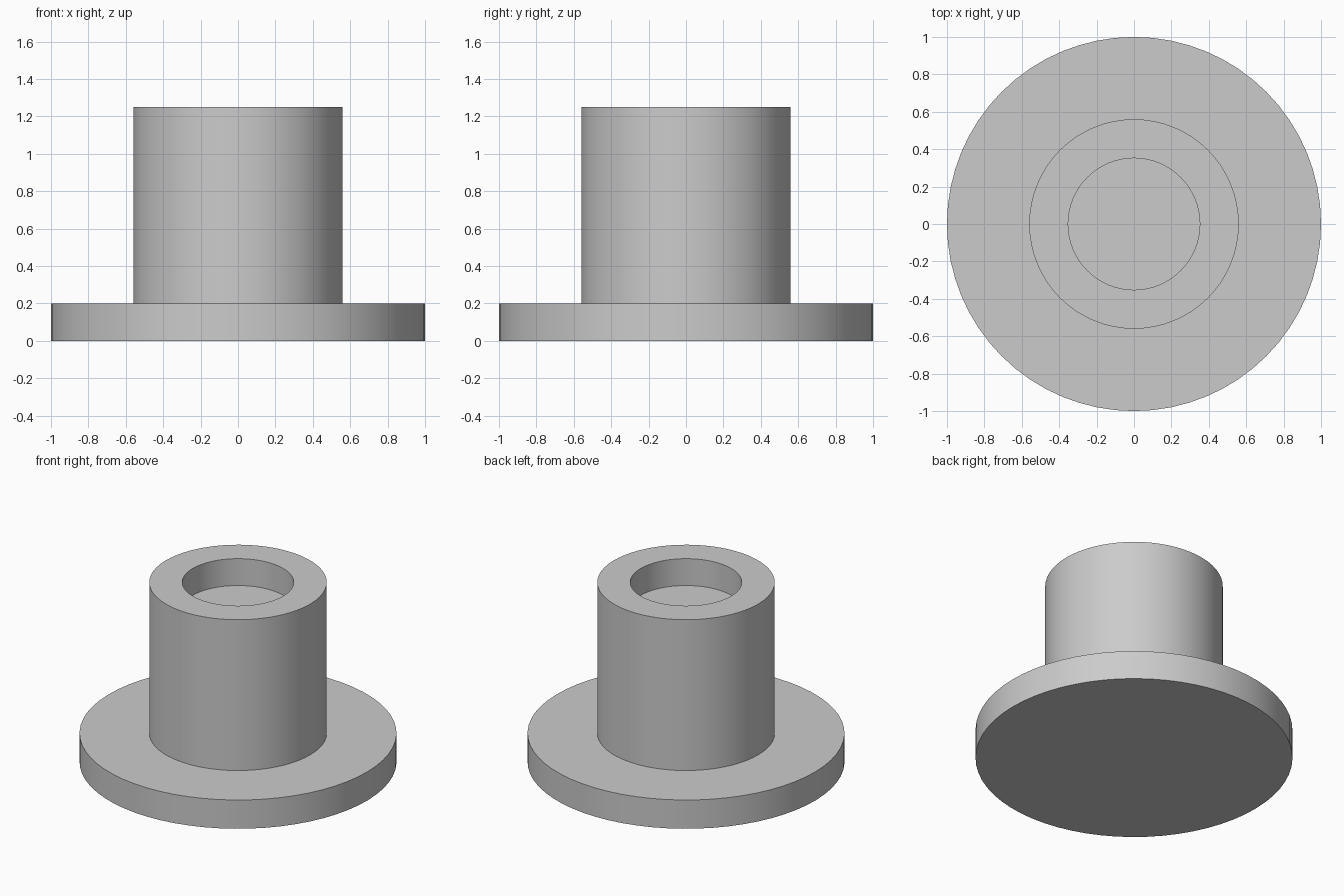
import bpy
import bmesh
import math

default = bpy.data.objects.get("Cube")
if default:
    bpy.data.objects.remove(default, do_unlink=True)

SEGMENTS = 64


def make_material(name, color):
    mat = bpy.data.materials.new(name)
    mat.use_nodes = True
    mat.diffuse_color = color
    mat.node_tree.nodes["Principled BSDF"].inputs["Base Color"].default_value = color
    return mat


def lathe(name, profile, mat):
    """Revolve an (r, z) profile around z, closing both ends with flat caps."""
    bm = bmesh.new()
    rings = []
    for r, z in profile:
        angles = [2 * math.pi * i / SEGMENTS for i in range(SEGMENTS)]
        rings.append([bm.verts.new((r * math.cos(a), r * math.sin(a), z)) for a in angles])
    for low, high in zip(rings, rings[1:]):
        for i in range(SEGMENTS):
            j = (i + 1) % SEGMENTS
            bm.faces.new((low[i], low[j], high[j], high[i]))
    bm.faces.new(rings[0][::-1])
    bm.faces.new(rings[-1])
    bmesh.ops.recalc_face_normals(bm, faces=bm.faces)
    mesh = bpy.data.meshes.new(name)
    bm.to_mesh(mesh)
    bm.free()
    mesh.materials.append(mat)
    obj = bpy.data.objects.new(name, mesh)
    bpy.context.collection.objects.link(obj)
    bpy.ops.object.select_all(action="DESELECT")
    obj.select_set(True)
    bpy.context.view_layer.objects.active = obj
    bpy.ops.object.shade_smooth_by_angle(angle=math.radians(30))
    return obj


grey = make_material("plain grey", (0.6, 0.6, 0.6, 1))

# Wide base flange, upright boss and shallow round recess in its top
flange_r, flange_top = 1.0, 0.2
boss_r, boss_top = 0.56, 1.25
recess_r, recess_floor = 0.352, 1.063
lathe("flanged_boss", [
    (flange_r, 0), (flange_r, flange_top),
    (boss_r, flange_top), (boss_r, boss_top),
    (recess_r, boss_top), (recess_r, recess_floor),
], grey)
